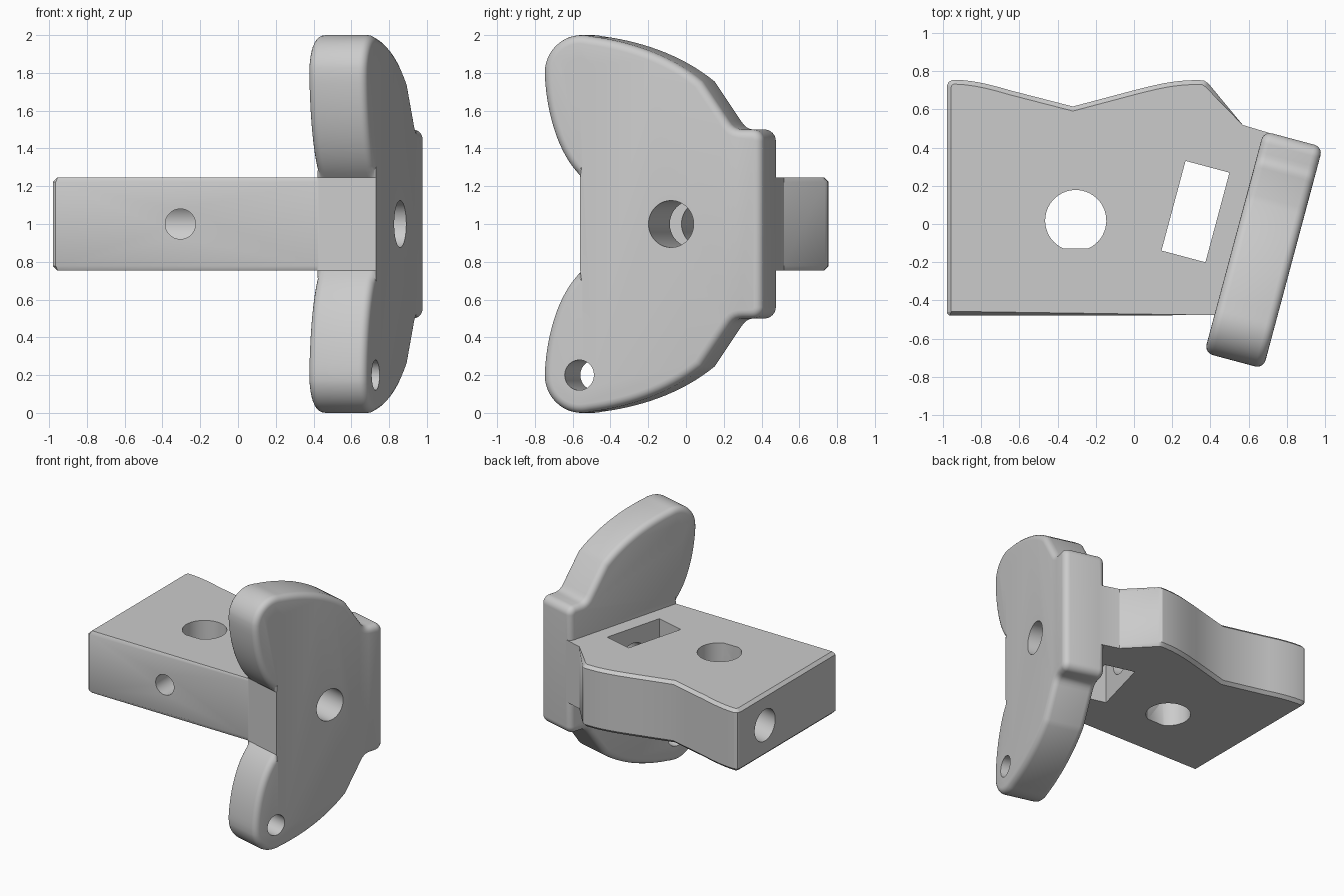
import bpy, bmesh, math
from mathutils import Vector, Matrix
from mathutils.geometry import interpolate_bezier

cube = bpy.data.objects.get("Cube")
if cube:
    bpy.data.objects.remove(cube, do_unlink=True)

TILT = Matrix.Rotation(math.radians(-15), 4, 'Z')   # plate frame: u = thickness, v = width
MID = Matrix.Translation((0, 0, 1))
HALF = 0.245                                        # half height of the body
INNER, OUTER, WAIST, END = 0.53, 0.85, -0.352, 0.645
BOLT_V = 0.146

grey = bpy.data.materials.new("grey plastic")
grey.use_nodes = True
grey.diffuse_color = (0.6, 0.6, 0.6, 1)
grey.node_tree.nodes["Principled BSDF"].inputs["Base Color"].default_value = (0.6, 0.6, 0.6, 1)


def arc(cx, cy, r, a0, a1, n=12):
    angles = [math.radians(a0 + (a1 - a0) * i / n) for i in range(n + 1)]
    return [(cx + r * math.cos(a), cy + r * math.sin(a)) for a in angles]


def bezier(a, b, c, d, n=16):
    return [tuple(p)[:2] for p in interpolate_bezier(Vector(a), Vector(b), Vector(c), Vector(d), n)]


def tilted(u, v):
    p = TILT @ Vector((u, v, 0))
    return p.x, p.y


def prism(name, points, depth, matrix, bevel=0, segments=1, keep=None):
    """Extrude an outline along +z, bevel the chosen rim edges, then place it."""
    bm = bmesh.new()
    face = bm.faces.new([bm.verts.new((x, y, 0)) for x, y in points])
    top = bmesh.ops.extrude_face_region(bm, geom=[face])["geom"]
    bmesh.ops.translate(bm, vec=(0, 0, depth), verts=[g for g in top if isinstance(g, bmesh.types.BMVert)])
    bmesh.ops.recalc_face_normals(bm, faces=bm.faces)
    if bevel:
        rim = [e for e in bm.edges
               if abs(e.verts[0].co.z - e.verts[1].co.z) < 1e-5
               and keep((e.verts[0].co + e.verts[1].co) / 2)]
        bmesh.ops.bevel(bm, geom=rim, offset=bevel, segments=segments, profile=0.5,
                        affect='EDGES', clamp_overlap=False)
    bm.transform(matrix)
    bmesh.ops.recalc_face_normals(bm, faces=bm.faces)
    mesh = bpy.data.meshes.new(name)
    bm.to_mesh(mesh)
    bm.free()
    mesh.materials.append(grey)
    obj = bpy.data.objects.new(name, mesh)
    bpy.context.collection.objects.link(obj)
    return obj


def combine(target, tool, operation):
    mod = target.modifiers.new("combine", 'BOOLEAN')
    mod.operation, mod.solver, mod.object = operation, 'EXACT', tool
    bpy.context.view_layer.objects.active = target
    bpy.ops.object.modifier_apply(modifier=mod.name)
    bpy.data.objects.remove(tool, do_unlink=True)


# Body: flat block with a wavy back edge and a neck running into the plate
body_outline = [(-0.965, -0.48), tilted(INNER, WAIST), tilted(0.7, -0.34), tilted(0.7, 0.58),
                tilted(0.62, END - 0.003), tilted(0.416, END + 0.003), (0.39, 0.735)]
body_outline += bezier((0.365, 0.752), (0.22, 0.758), (0.12, 0.73), (0, 0.70))
body_outline += [(-0.32, 0.615)]
body_outline += bezier((-0.65, 0.70), (-0.75, 0.73), (-0.85, 0.755), (-0.95, 0.755))
body_outline += [(-0.972, 0.742), (-0.98, 0.72), (-0.98, -0.465)]
bracket = prism("bracket", body_outline, 2 * HALF, MID @ Matrix.Translation((0, 0, -HALF)),
                0.023, 1, lambda m: (TILT.inverted() @ m).x < 0.41)

# Plate: upper half outline (v, z), mirrored to the lower half
half = bezier((WAIST, 0.247), (-0.48, 0.36), (-0.545, 0.58), (-0.556, 0.78))
half += arc(-0.357, 0.80, 0.2, 172, 80)
half += bezier((-0.30, 0.993), (-0.08, 0.965), (0.14, 0.89), (0.31, 0.755))
half += bezier((0.455, 0.545), (0.48, 0.508), (0.50, 0.50), (0.535, 0.50), 6)
half += arc(END - 0.06, 0.44, 0.06, 90, 0, 8)
outline = half + [(v, -z) for v, z in reversed(half)]
# Local x, y, z of the outline become v, z, u
STAND = Matrix(((0, 0, 1, 0), (1, 0, 0, 0), (0, 1, 0, 0), (0, 0, 0, 1)))
SIDE = MID @ TILT @ STAND
plate = prism("plate", outline, OUTER - INNER, SIDE @ Matrix.Translation((0, 0, INNER)),
              0.045, 5, lambda m: not (m.x < -0.3 and abs(m.y) < 0.2))
combine(bracket, plate, 'UNION')

# Long bolt hole and the two wing holes, all square to the plate
for v, z, r, start in ((BOLT_V, 0, 0.124, -1.3), (-0.357, 0.8, 0.08, 0.4), (-0.357, -0.8, 0.08, 0.4)):
    hole = prism("hole_cutter", arc(v, z, r, 0, 352.5, 47), 1 - start,
                 SIDE @ Matrix.Translation((0, 0, start)))
    combine(bracket, hole, 'DIFFERENCE')

# Nut slot
slot = [(0.175, BOLT_V - 0.243), (0.413, BOLT_V - 0.243), (0.413, BOLT_V + 0.243), (0.175, BOLT_V + 0.243)]
combine(bracket, prism("slot_cutter", slot, 1, MID @ TILT @ Matrix.Translation((0, 0, -0.5))), 'DIFFERENCE')

# Shaft hole with one flat side
shaft = arc(-0.305, 0.018, 0.16, -65, 245, 44)
combine(bracket, prism("shaft_cutter", shaft, 1, MID @ Matrix.Translation((0, 0, -0.5))), 'DIFFERENCE')

# Set screw hole from the front into the shaft hole
screw = prism("screw_cutter", arc(-0.305, 0, 0.08, 0, 352.5, 47), 0.6,
              MID @ Matrix.Rotation(math.radians(90), 4, 'X'))
combine(bracket, screw, 'DIFFERENCE')

# Smooth the curved surfaces, keep hard edges
bpy.ops.object.select_all(action='DESELECT')
bracket.select_set(True)
bpy.context.view_layer.objects.active = bracket
bpy.ops.object.shade_smooth_by_angle(angle=math.radians(30))
